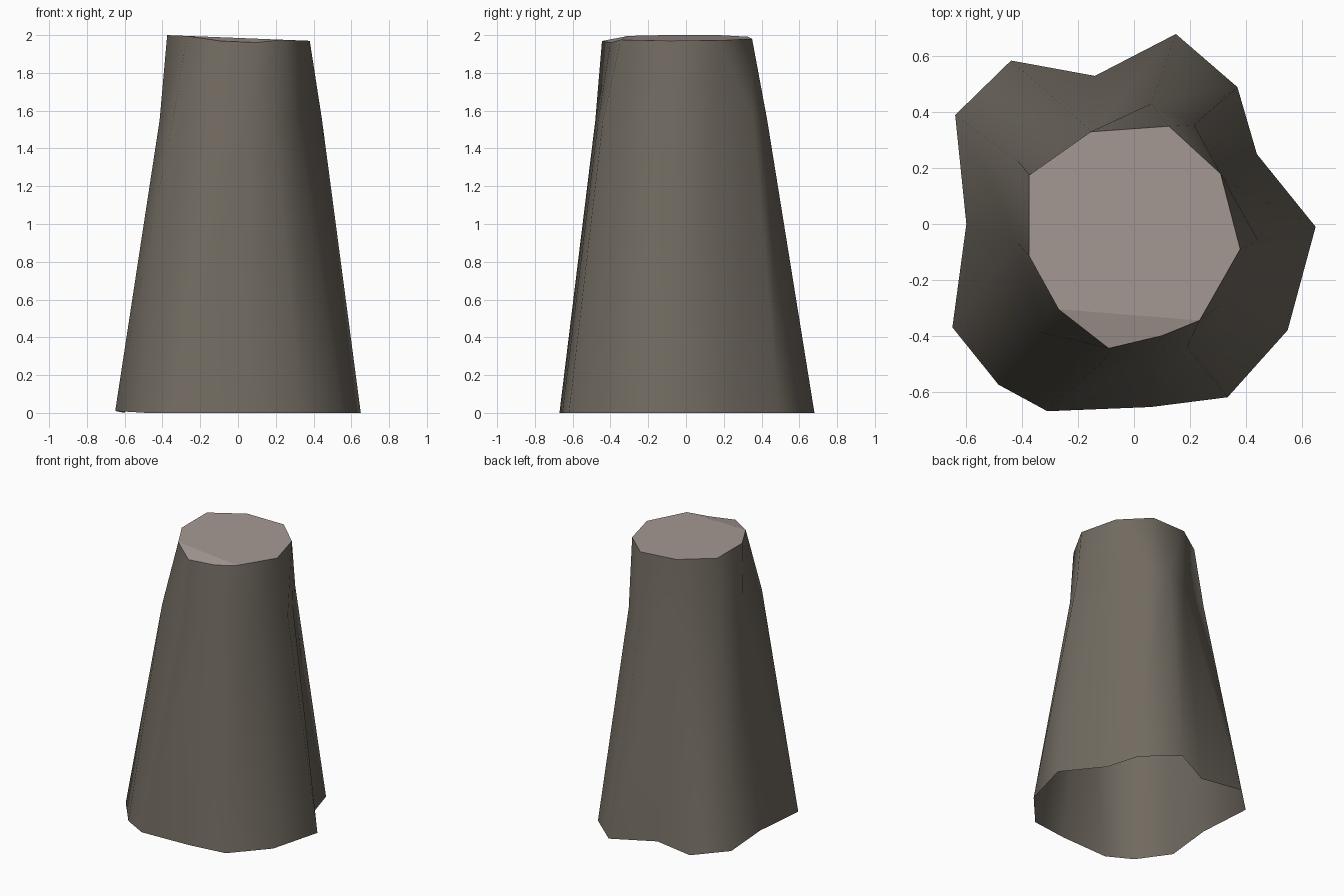
import bpy, math

if "Cube" in bpy.data.objects:
    bpy.data.objects.remove(bpy.data.objects["Cube"])


def material(name, rgb):
    m = bpy.data.materials.new(name)
    m.diffuse_color = (*rgb, 1)
    m.use_nodes = True
    m.node_tree.nodes["Principled BSDF"].inputs["Base Color"].default_value = m.diffuse_color
    return m


bark = material("grey brown bark", (0.165, 0.145, 0.118))
wood = material("pale cut wood", (0.376, 0.319, 0.296))

# Root outline, waist outline and cut outline, counter-clockwise from the right
root = [(.65, -.01), (.44, .25), (.37, .49), (.15, .68), (-.14, .53), (-.44, .585),
        (-.64, .39), (-.60, 0), (-.65, -.37), (-.485, -.575), (-.31, -.67),
        (.06, -.655), (.335, -.62), (.55, -.38)]
waist = [(.445, -.06), (.335, .15), (.215, .355), (.06, .43), (-.155, .335),
         (-.415, .225), (-.415, -.07), (-.345, -.385), (-.10, -.48),
         (.055, -.465), (.19, -.44), (.31, -.29)]
cut = [(.38, -.09), (.31, .18), (.125, .35), (-.155, .33), (-.375, .175),
       (-.375, -.115), (-.27, -.305), (-.09, -.445), (.10, -.40), (.235, -.345)]

# Which waist and cut point each root point climbs to
to_waist = [0, 1, 2, 3, 4, 4, 5, 6, 6, 7, 8, 9, 10, 11]
to_cut = [0, 1, 1, 2, 3, 3, 4, 5, 5, 6, 7, 8, 9, 9]


def cut_height(i, x):
    # the cut slopes down to the right and drops at the front lip
    return 2 - 0.04 * (x + 0.375) - (0.02 if i in (7, 8) else 0)


top = [(x, y, cut_height(i, x)) for i, (x, y) in enumerate(cut)]
verts = [(x, y, 0.01 if x < -.6 else 0) for x, y in root]
verts += [(x, y, 1.55) for x, y in waist] + top
n, w = len(root), len(waist)
rings = [list(range(n)), [n + i for i in to_waist], [n + w + i for i in to_cut]]

# Bark walls, dropping collapsed corners
faces = []
for lo, hi in zip(rings, rings[1:]):
    for i in range(n):
        j = (i + 1) % n
        f = list(dict.fromkeys((lo[i], lo[j], hi[j], hi[i])))
        if len(f) > 2:
            faces.append(f)


def build(name, vs, fs, mat, smooth):
    me = bpy.data.meshes.new(name)
    me.from_pydata(vs, [], fs)
    me.materials.append(mat)
    for p in me.polygons:
        p.use_smooth = smooth
    ob = bpy.data.objects.new(name, me)
    bpy.context.collection.objects.link(ob)
    return ob


build("stump_bark", verts, faces, bark, True)

# Cut top, with the folded front lip as its own face
build("cut_top", top, [[9, 0, 1, 2, 3, 4, 5, 6], [6, 7, 8, 9]], wood, False)
